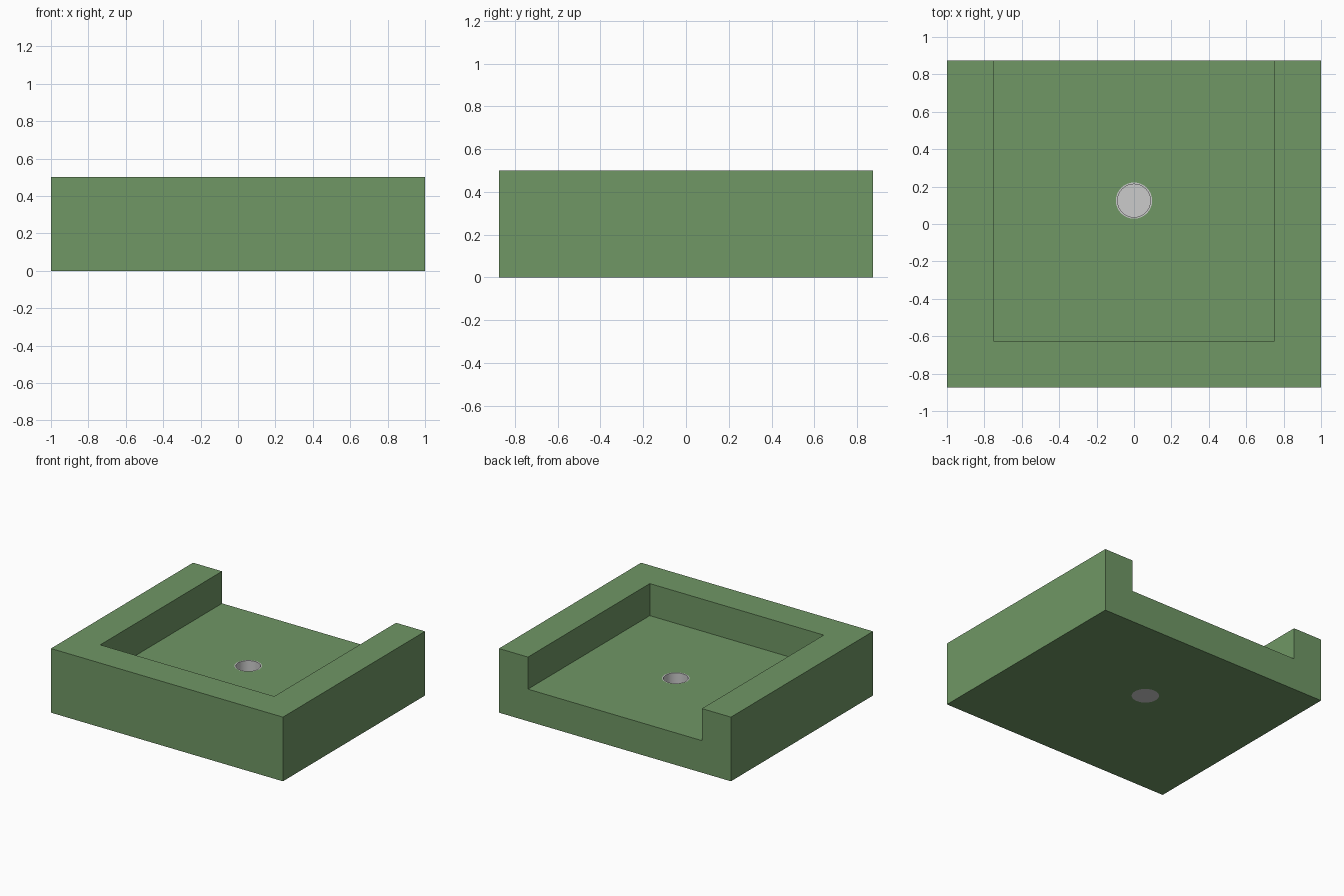
import bpy, bmesh
from math import pi, cos, sin

if "Cube" in bpy.data.objects:
    bpy.data.objects.remove(bpy.data.objects["Cube"])


def finish(name, bm):
    bmesh.ops.recalc_face_normals(bm, faces=bm.faces)
    mesh = bpy.data.meshes.new(name)
    bm.to_mesh(mesh)
    bm.free()
    obj = bpy.data.objects.new(name, mesh)
    bpy.context.collection.objects.link(obj)
    return obj


def box(name, lo, hi):
    bm = bmesh.new()
    bmesh.ops.create_cube(bm, size=1)
    for v in bm.verts:
        v.co = [hi[i] if v.co[i] > 0 else lo[i] for i in range(3)]
    return finish(name, bm)


def lathe(name, profile, center, sides=32):
    # Profile is (radius, z) pairs; both ends are closed with a disc
    bm = bmesh.new()
    rings = [[bm.verts.new((center[0] + r * cos(2 * pi * i / sides),
                            center[1] + r * sin(2 * pi * i / sides), z))
              for i in range(sides)] for r, z in profile]
    for a, b in zip(rings, rings[1:]):
        for i in range(sides):
            j = (i + 1) % sides
            bm.faces.new((a[i], a[j], b[j], b[i]))
    bm.faces.new(rings[0])
    bm.faces.new(rings[-1])
    return finish(name, bm)


def cut(obj, cutter):
    mod = obj.modifiers.new(cutter.name, 'BOOLEAN')
    mod.operation = 'DIFFERENCE'
    mod.solver = 'EXACT'
    mod.object = cutter
    cutter.hide_render = True
    cutter.hide_viewport = True


HOLE = (0, 0.125)
R_OUT, R_IN = 0.097, 0.088

# Green tray block
tray = box("tray", (-1, -0.875, 0), (1, 0.875, 0.5))
green = bpy.data.materials.new("green")
green.diffuse_color = (0.16, 0.31, 0.13, 1)
green.use_nodes = True
green.node_tree.nodes["Principled BSDF"].inputs["Base Color"].default_value = green.diffuse_color
tray.data.materials.append(green)

# Pocket open at the back, and the drain hole through the floor
cut(tray, box("pocket_cutter", (-0.75, -0.625, 0.25), (0.75, 1.0, 0.7)))
cut(tray, lathe("hole_cutter", [(R_OUT, -0.1), (R_OUT, 0.35)], HOLE))

# Grey cup lining the hole, closed at the bottom
cup = lathe("hole_lining", [(R_OUT, 0), (R_OUT, 0.25), (R_IN, 0.25), (R_IN, 0.01)], HOLE)
bpy.context.view_layer.objects.active = cup
cup.select_set(True)
bpy.ops.object.shade_smooth_by_angle()
